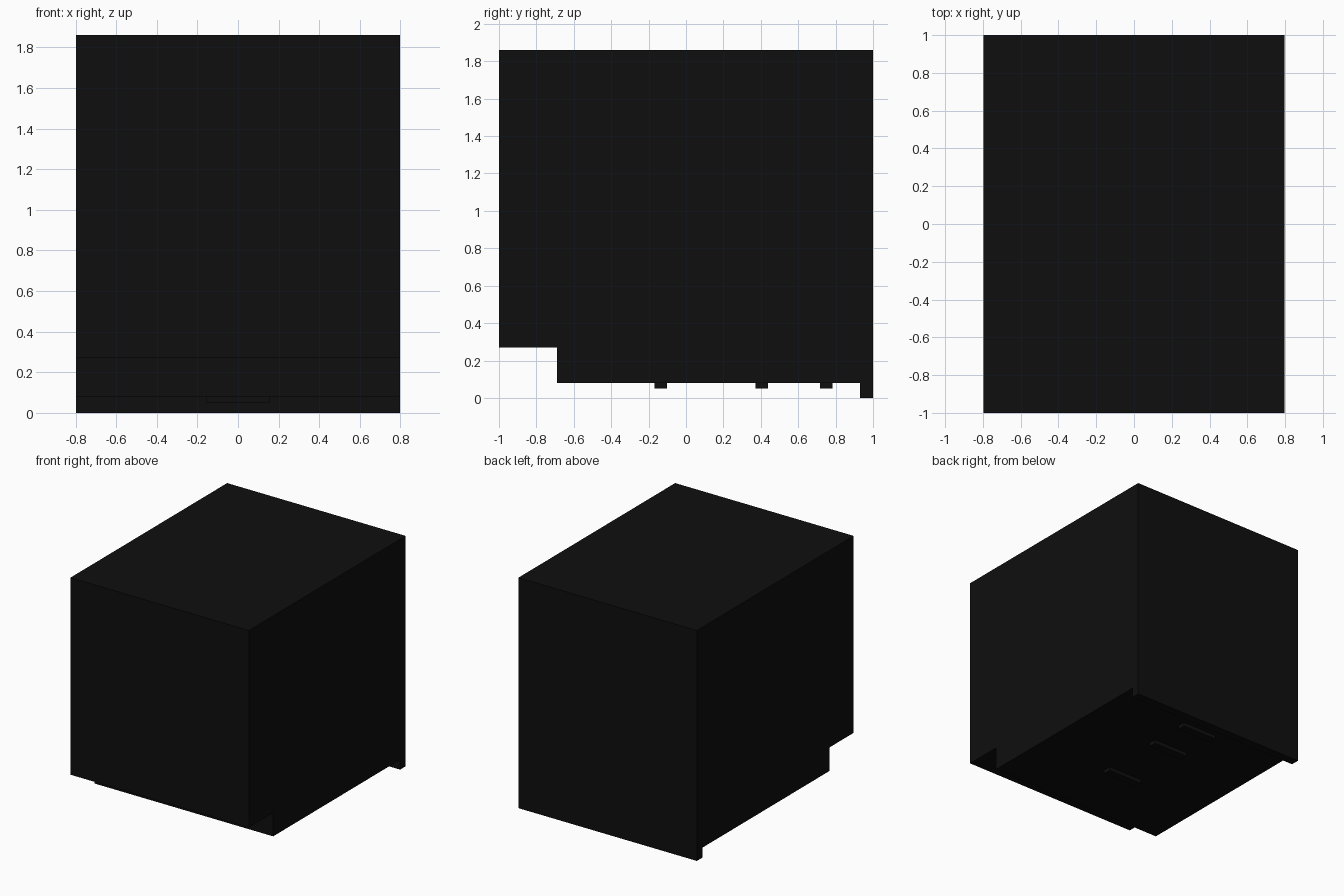
import bpy
import bmesh

if "Cube" in bpy.data.objects:
    bpy.data.objects.remove(bpy.data.objects["Cube"])

HALF_W = 0.797

black = bpy.data.materials.new("matte black")
black.diffuse_color = (0.0045, 0.0045, 0.0045, 1)
black.use_nodes = True
black.node_tree.nodes["Principled BSDF"].inputs["Base Color"].default_value = black.diffuse_color


def extrude_profile(name, profile, half_width):
    """Extrude a closed (y, z) outline across x, centred on x = 0."""
    bm = bmesh.new()
    face = bm.faces.new([bm.verts.new((-half_width, y, z)) for y, z in profile])
    result = bmesh.ops.extrude_face_region(bm, geom=[face])
    moved = [g for g in result["geom"] if isinstance(g, bmesh.types.BMVert)]
    bmesh.ops.translate(bm, verts=moved, vec=(2 * half_width, 0, 0))
    bmesh.ops.recalc_face_normals(bm, faces=bm.faces)
    mesh = bpy.data.meshes.new(name)
    bm.to_mesh(mesh)
    bm.free()
    mesh.materials.append(black)
    obj = bpy.data.objects.new(name, mesh)
    bpy.context.collection.objects.link(obj)
    return obj


# Cabinet with a stepped recess under the front and a lip along the back
extrude_profile("cabinet_body", [
    (-1, 0.27), (-0.69, 0.27), (-0.69, 0.08), (0.93, 0.08),
    (0.93, 0), (1, 0), (1, 1.86), (-1, 1.86)], HALF_W)

# Three short ribs under the floor
for i, y in enumerate((-0.135, 0.405, 0.75), 1):
    extrude_profile(f"floor_rib_{i}", [
        (y - 0.033, 0.05), (y + 0.033, 0.05),
        (y + 0.033, 0.08), (y - 0.033, 0.08)], 0.157)
